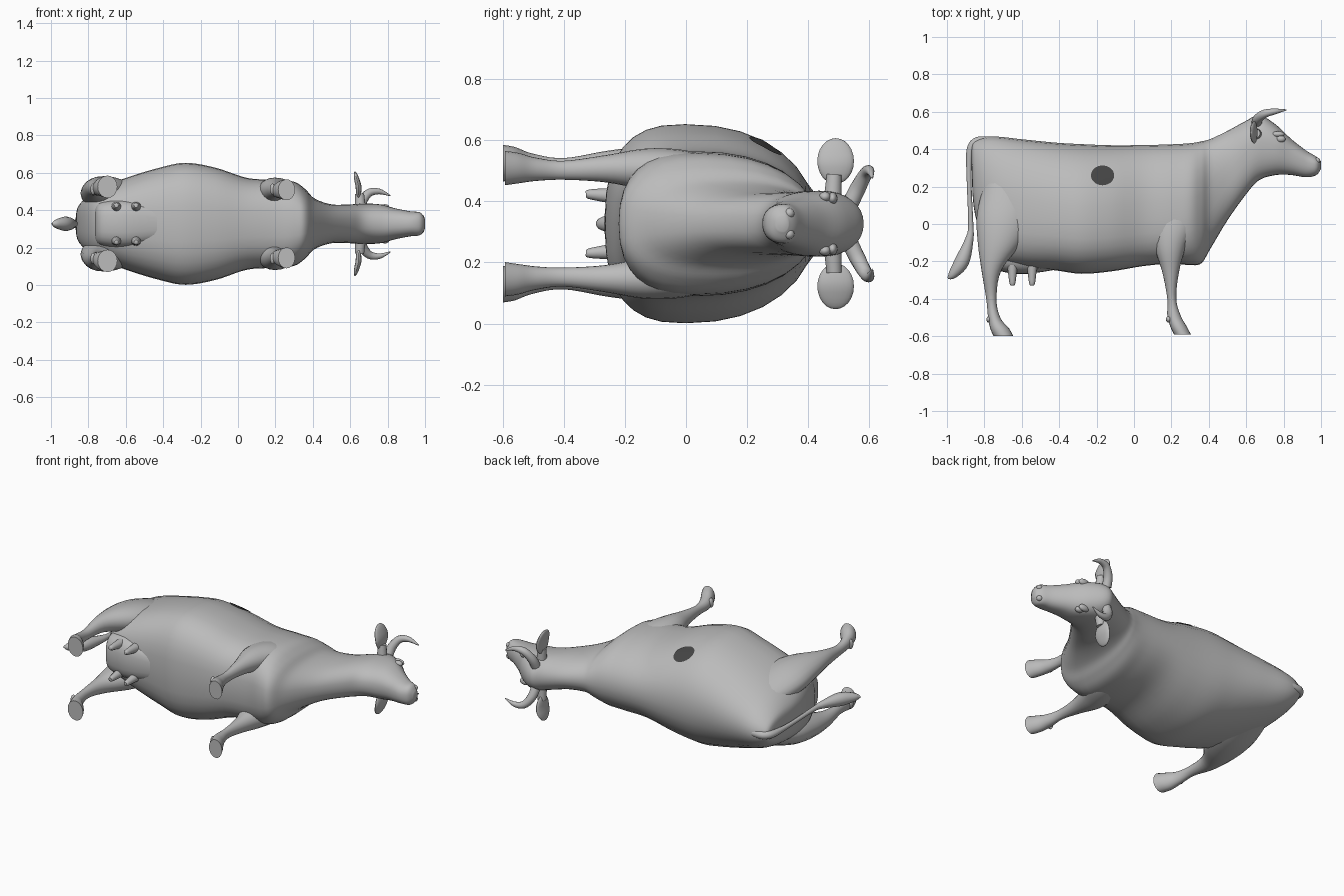
import bpy, bmesh, math
from mathutils import Vector

if "Cube" in bpy.data.objects:
    bpy.data.objects.remove(bpy.data.objects["Cube"])

MID = 0.327  # height of the symmetry plane (the animal lies on its side)


def material(name, v):
    m = bpy.data.materials.new(name)
    m.diffuse_color = (v, v, v, 1)
    m.use_nodes = True
    m.node_tree.nodes["Principled BSDF"].inputs["Base Color"].default_value = m.diffuse_color
    return m


HIDE = material("grey hide", 0.5)
DARK = material("dark grey", 0.06)


def finish(name, bm, mat=HIDE):
    bmesh.ops.recalc_face_normals(bm, faces=bm.faces)
    me = bpy.data.meshes.new(name)
    bm.to_mesh(me)
    bm.free()
    me.materials.append(mat)
    me.shade_smooth()
    me.set_sharp_from_angle(angle=math.radians(50))
    ob = bpy.data.objects.new(name, me)
    bpy.context.collection.objects.link(ob)
    return ob


def smooth_rows(rows, steps=5):
    """Catmull-Rom interpolation of the section parameters."""
    out = []
    for i in range(len(rows) - 1):
        p = [rows[max(0, min(len(rows) - 1, i + k))] for k in (-1, 0, 1, 2)]
        for s in range(steps):
            t = s / steps
            out.append([0.5 * (2 * b + (c - a) * t + (2 * a - 5 * b + 4 * c - d) * t * t
                               + (3 * b - a - 3 * c + d) * t ** 3) for a, b, c, d in zip(*p)])
    return out + [list(rows[-1])]


def bridge(bm, rings):
    for a, b in zip(rings, rings[1:]):
        for k in range(len(a)):
            n = (k + 1) % len(a)
            bm.faces.new((a[k], a[n], b[n], b[k]))


def loft(name, rows, place, segments=32):
    bm = bmesh.new()
    rings = [[bm.verts.new(place(r, 2 * math.pi * k / segments)) for k in range(segments)]
             for r in smooth_rows(rows)]
    bridge(bm, rings)
    bm.faces.new(rings[0])
    bm.faces.new(rings[-1])
    return finish(name, bm)


def power(v, e):
    return math.copysign(abs(v) ** e, v)


def body_point(r, a):
    """Egg section: boxy below, round above; widest level climbs toward the head."""
    x, top, bottom, half = r
    s, c = math.sin(a), math.cos(a)
    front = max(0, min(1, (x - 0.25) / 0.35))
    mid = bottom + (top - bottom) * (0.38 + 0.2 * front)
    if s >= 0:
        return x, mid + (top - mid) * power(s, 0.9), MID + half * power(c, 0.95)
    e = 0.75 + 0.1 * front
    return x, mid + (mid - bottom) * power(s, e), MID + half * power(c, e)


def tube(name, points):
    """Tapered round tube; each point is x, y, z offset, radius."""
    rows = smooth_rows(points)
    bm = bmesh.new()
    rings = []
    for i, r in enumerate(rows):
        d = Vector(rows[min(i + 1, len(rows) - 1)][:3]) - Vector(rows[max(i - 1, 0)][:3])
        u = d.cross(Vector((0, 0, 1))).normalized()
        v = d.cross(u).normalized()
        rings.append([bm.verts.new(Vector((r[0], r[1], MID + r[2]))
                      + r[3] * (math.cos(a) * u + math.sin(a) * v))
                      for a in [2 * math.pi * k / 12 for k in range(12)]])
    bridge(bm, rings)
    bm.faces.new(rings[0])
    bm.faces.new(rings[-1])
    return finish(name, bm)


def ball(name, centre, size):
    bm = bmesh.new()
    bmesh.ops.create_uvsphere(bm, u_segments=20, v_segments=12, radius=1)
    bmesh.ops.scale(bm, vec=size, verts=bm.verts)
    bmesh.ops.translate(bm, vec=Vector(centre) + Vector((0, 0, MID)), verts=bm.verts)
    return finish(name, bm)


# Trunk, neck and head: x, top, bottom, half width
body = loft("body", [
    (-0.868, 0.41, 0.30, 0.03),
    (-0.85, 0.445, 0.05, 0.10),
    (-0.76, 0.468, -0.18, 0.18),
    (-0.60, 0.453, -0.23, 0.245),
    (-0.42, 0.435, -0.248, 0.30),
    (-0.28, 0.427, -0.266, 0.326),
    (-0.12, 0.421, -0.253, 0.30),
    (0.05, 0.422, -0.225, 0.245),
    (0.20, 0.426, -0.212, 0.236),
    (0.30, 0.432, -0.22, 0.225),
    (0.36, 0.442, -0.21, 0.185),
    (0.41, 0.455, -0.13, 0.135),
    (0.50, 0.498, 0.02, 0.104),
    (0.60, 0.552, 0.16, 0.104),
    (0.67, 0.582, 0.235, 0.108),
    (0.76, 0.53, 0.262, 0.104),
    (0.84, 0.455, 0.262, 0.083),
    (0.92, 0.393, 0.25, 0.067),
    (0.975, 0.36, 0.262, 0.06),
    (1.00, 0.335, 0.295, 0.025)], body_point)

# Legs: level, rear x, front x, offset from the symmetry plane, half thickness
HIND = [(0.22, -0.80, -0.52, 0.12, 0.07), (0.05, -0.84, -0.53, 0.155, 0.085),
        (-0.10, -0.835, -0.60, 0.178, 0.077), (-0.25, -0.815, -0.71, 0.19, 0.05),
        (-0.40, -0.79, -0.735, 0.183, 0.032), (-0.50, -0.78, -0.715, 0.19, 0.039),
        (-0.56, -0.768, -0.667, 0.198, 0.053), (-0.60, -0.75, -0.645, 0.198, 0.06)]
FORE = [(0.15, 0.10, 0.33, 0.14, 0.06), (0.00, 0.095, 0.325, 0.165, 0.075),
        (-0.13, 0.112, 0.275, 0.178, 0.068), (-0.26, 0.152, 0.24, 0.18, 0.045),
        (-0.40, 0.178, 0.226, 0.175, 0.031), (-0.49, 0.178, 0.25, 0.178, 0.038),
        (-0.55, 0.195, 0.283, 0.182, 0.05), (-0.592, 0.215, 0.305, 0.182, 0.056)]

for side, label in ((1, "left"), (-1, "right")):
    def leg_point(r, a):
        y, x0, x1, off, half = r
        return ((x0 + x1) / 2 + (x1 - x0) / 2 * math.cos(a), y,
                MID + side * (off + half * math.sin(a)))
    for part, rows, heel in (("hind", HIND, -0.775), ("front", FORE, 0.185)):
        loft(f"{label}_{part}_leg", rows, leg_point, 20)
        ball(f"{label}_{part}_dewclaw", (heel, -0.51, side * 0.185), (0.014, 0.018, 0.03))
    # Horn sweeping outward and forward
    tube(label + "_horn", [(0.655, 0.54, side * 0.07, 0.028), (0.665, 0.565, side * 0.12, 0.026),
                           (0.70, 0.59, side * 0.165, 0.022), (0.755, 0.602, side * 0.173, 0.015),
                           (0.815, 0.61, side * 0.15, 0.003)])
    # Ear blade with its tip swept back, and its stem
    ear = ball(label + "_ear", (0.645, 0.49, side * 0.205), (0.016, 0.06, 0.075))
    for v in ear.data.vertices:
        v.co.x -= 0.25 * max(0, abs(v.co.z - MID) - 0.2)
    tube(label + "_ear_stem", [(0.655, 0.48, side * 0.08, 0.03), (0.65, 0.485, side * 0.16, 0.025)])
    # Eye, brow and nostril
    ball(label + "_eye", (0.785, 0.455, side * 0.088), (0.025, 0.019, 0.017))
    ball(label + "_brow", (0.77, 0.48, side * 0.083), (0.035, 0.016, 0.02))
    ball(label + "_nostril_rim", (0.978, 0.338, side * 0.034), (0.018, 0.017, 0.017))
    # Teats
    for part, x in (("rear", -0.65), ("fore", -0.545)):
        tube(f"{label}_{part}_teat", [(x, -0.22, side * 0.09, 0.028), (x, -0.31, side * 0.096, 0.017),
                                      (x, -0.328, side * 0.096, 0.01)])

# Udder
loft("udder", [(-0.765, -0.05, -0.19, 0.08), (-0.73, 0, -0.245, 0.115),
               (-0.60, 0, -0.268, 0.127), (-0.42, -0.1, -0.245, 0.09)], body_point, 24)

# Tail with a tuft at its end
tube("tail", [(-0.77, 0.445, 0, 0.022), (-0.84, 0.44, 0, 0.024), (-0.875, 0.39, 0, 0.021),
              (-0.882, 0.25, 0, 0.013), (-0.873, 0, 0, 0.014), (-0.88, -0.08, 0, 0.022),
              (-0.92, -0.2, 0, 0.039), (-0.97, -0.27, 0, 0.024), (-0.995, -0.29, 0, 0.005)])

# Round dark patch laid onto the upper flank
bm = bmesh.new()
turns = [2 * math.pi * k / 32 for k in range(32)]
rings = [[bm.verts.new((-0.168 + 0.062 * f * math.cos(a), 0.26 + 0.053 * f * math.sin(a), 0.9))
          for a in turns] for f in (1, 0.75, 0.5, 0.25)]
bridge(bm, rings)
bm.faces.new(rings[-1])
patch = finish("flank_patch", bm, DARK)
for p in patch.data.polygons:
    if p.normal.z < 0:
        p.flip()
wrap = patch.modifiers.new("wrap", "SHRINKWRAP")
wrap.target = body
wrap.wrap_method = "PROJECT"
wrap.use_project_z = True
wrap.use_negative_direction = True
wrap.use_positive_direction = False
wrap.offset = 0.005
